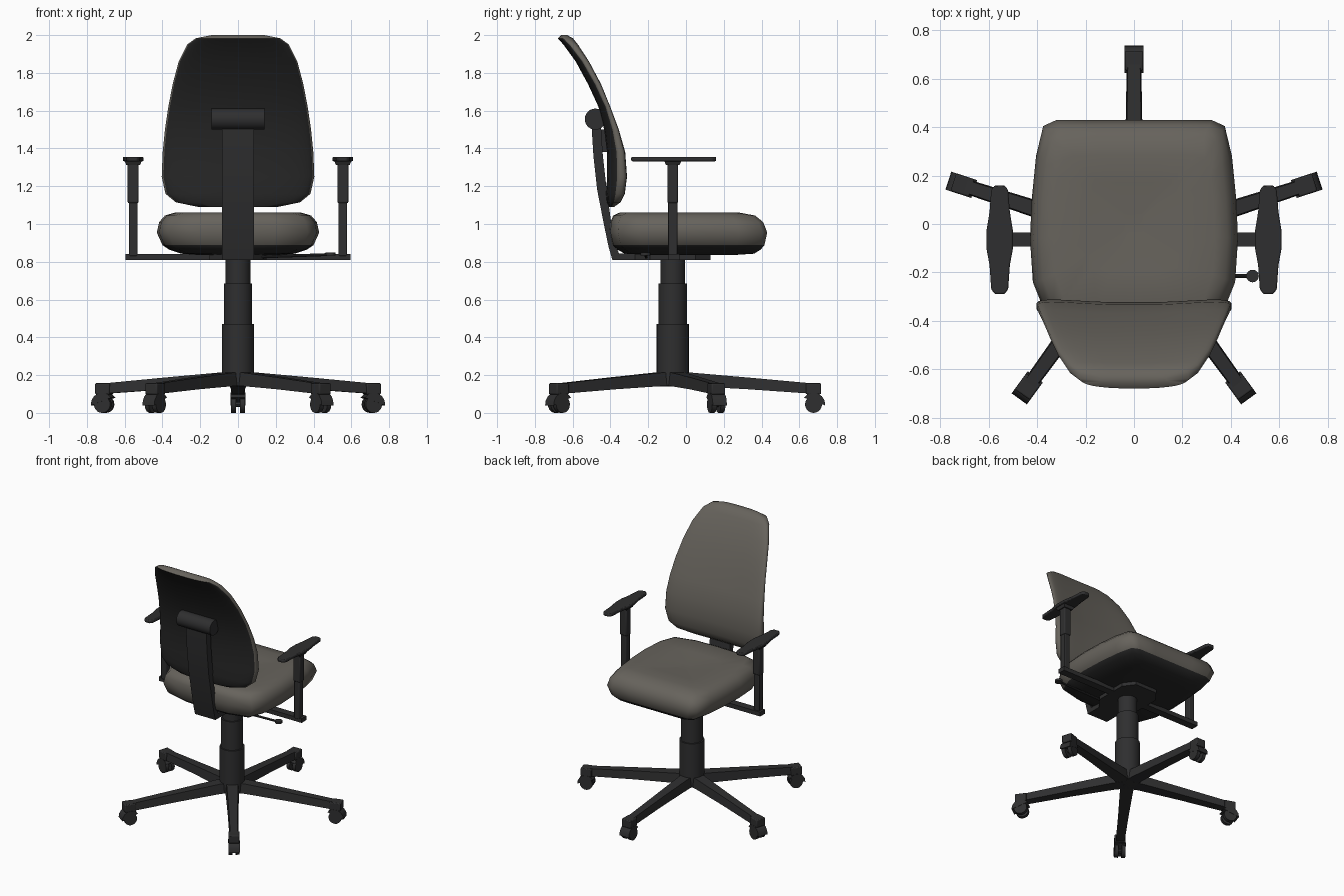
import bpy, bmesh, math
from mathutils import Matrix, Vector

if "Cube" in bpy.data.objects:
    bpy.data.objects.remove(bpy.data.objects["Cube"])


def material(name, rgb):
    m = bpy.data.materials.new(name)
    m.diffuse_color = (*rgb, 1)
    m.use_nodes = True
    m.node_tree.nodes["Principled BSDF"].inputs["Base Color"].default_value = m.diffuse_color
    return m


FABRIC = material("grey fabric", (0.135, 0.125, 0.108))
PLASTIC = material("black plastic", (0.028, 0.028, 0.029))
SHELL = material("dark shell", (0.02, 0.02, 0.02))
CY = -0.07  # y of the column axis


def loft(name, rings, mats=(PLASTIC,), rule=None, matrix=None, angle=35, bevel=0):
    """Skin a list of equal-length rings and cap both ends; rule(ring, point) picks the material."""
    bm = bmesh.new()
    rows = [[bm.verts.new(p) for p in r] for r in rings]
    n = len(rows[0])
    for i in range(len(rows) - 1):
        for j in range(n):
            k = (j + 1) % n
            f = bm.faces.new((rows[i][j], rows[i][k], rows[i + 1][k], rows[i + 1][j]))
            f.material_index = rule(i, j) if rule else 0
    bm.faces.new(rows[0]).material_index = rule(0, 0) if rule else 0
    bm.faces.new(rows[-1]).material_index = rule(len(rows) - 1, 0) if rule else 0
    bmesh.ops.recalc_face_normals(bm, faces=bm.faces)
    if matrix:
        bm.transform(matrix)
    me = bpy.data.meshes.new(name)
    bm.to_mesh(me)
    bm.free()
    for m in mats:
        me.materials.append(m)
    ob = bpy.data.objects.new(name, me)
    bpy.context.collection.objects.link(ob)
    if bevel:
        b = ob.modifiers.new("bevel", 'BEVEL')
        b.width, b.segments = bevel, 2
    bpy.ops.object.select_all(action='DESELECT')
    ob.select_set(True)
    bpy.context.view_layer.objects.active = ob
    bpy.ops.object.shade_smooth_by_angle(angle=math.radians(angle))
    return ob


def box(name, x0, x1, y0, y1, z0, z1, **kw):
    return loft(name, [[(x0, y0, z), (x1, y0, z), (x1, y1, z), (x0, y1, z)] for z in (z0, z1)], **kw)


def rod(name, a, b, r, n=24, **kw):
    a, b = Vector(a), Vector(b)
    q = (b - a).to_track_quat('Z', 'Y')
    circle = [q @ Vector((r * math.cos(t), r * math.sin(t), 0))
              for t in (2 * math.pi * i / n for i in range(n))]
    return loft(name, [[p + c for c in circle] for p in (a, b)], **kw)


def slab(name, outline, z0, z1, **kw):
    return loft(name, [[(x, y, z) for x, y in outline] for z in (z0, z1)], **kw)


# Seat cushion with dark lower shell
half = [(0, .43), (.17, .43), (.32, .43), (.375, .405), (.405, .28), (.422, .11), (.43, -.06),
        (.418, -.24), (.37, -.36), (.2, -.40), (0, -.405)]
outline = half + [(-x, y) for x, y in half[-2:0:-1]]
levels = [(.836, .5, .6, .5), (.843, .7, .84, .8), (.865, .85, .92, .9), (.888, .93, .965, .96),
          (.955, 1, 1, 1), (1.01, .97, .95, .99), (1.045, .9, .85, .95), (1.06, .78, .66, .87),
          (1.055, .45, .4, .5), (1.045, .1, .1, .1)]
loft("seat", [[(x * sx, y * (sf if y > 0 else sb), z) for x, y in outline] for z, sx, sf, sb in levels],
     (FABRIC, SHELL), lambda i, j: 1 if i < 3 else 0, angle=60)

# Backrest: curved pad with dark rear shell (z, half width, rear y, front y)
rows = [(1.09, .21, -.41, -.385), (1.115, .33, -.42, -.355), (1.16, .385, -.425, -.335),
        (1.25, .405, -.42, -.325), (1.38, .40, -.42, -.335), (1.5, .388, -.435, -.37),
        (1.62, .37, -.465, -.415), (1.74, .347, -.52, -.46), (1.86, .315, -.585, -.52),
        (1.95, .27, -.65, -.575), (1.983, .225, -.68, -.60), (2.0, .14, -.66, -.63)]
N = 32


def pad_ring(z, w, back, front):
    ring = []
    for i in range(N):
        t = 2 * math.pi * (i + .5) / N
        c, s = math.cos(t), math.sin(t)
        x = w * math.copysign(abs(c) ** .6, c)
        y = (back + front) / 2 + (front - back) / 2 * math.copysign(abs(s) ** .6, s)
        ring.append((x, y + .2 * x * x, z))
    return ring


loft("backrest", [pad_ring(*r) for r in rows], (FABRIC, SHELL),
     lambda i, j: 1 if N / 2 + 1 <= j < N - 2 and i < len(rows) - 2 else 0, angle=60)

# Back support bar, its adjusting knob and pivot to the pad
bar = [(-.39, -.34, .81), (-.41, -.37, .88), (-.435, -.395, 1.0), (-.47, -.42, 1.18),
       (-.49, -.44, 1.36), (-.50, -.45, 1.52)]
loft("back_support_bar", [[(-.085, a, z), (.085, a, z), (.085, b, z), (-.085, b, z)] for a, b, z in bar])
rod("back_knob", (-.14, -.48, 1.555), (.14, -.48, 1.555), .056)
box("back_pivot", -.06, .06, -.46, -.41, 1.38, 1.5)

# Mechanism plate under the seat
side = [(.085, -.39), (.085, -.27), (.15, -.19), (.15, .05), (.09, .13)]
slab("mechanism_plate", side + [(-x, y) for x, y in reversed(side)], .81, .845)

# Height lever
rod("lever_rod", (.1, -.21, .825), (.47, -.215, .838), .008, n=10)
rod("lever_paddle", (.49, -.215, .832), (.49, -.215, .848), .026, n=16)

# Arms
box("arm_crossbar", -.595, .595, -.092, -.035, .81, .842)
pad = [(.02, -.29), (.035, -.27), (.042, -.17), (.055, -.1), (.055, -.03), (.042, .05), (.035, .14), (.02, .16)]
pad = pad + [(-x, y) for x, y in reversed(pad)]
for s, tag in ((-1, "left"), (1, "right")):
    x = s * .555
    box(tag + "_arm_post", x - .023, x + .023, -.094, -.046, .83, 1.15, bevel=.006)
    box(tag + "_arm_sleeve", x - .029, x + .029, -.098, -.042, 1.11, 1.32, bevel=.008)
    loft(tag + "_arm_bracket", [[(x + a * w, CY + b * w, z) for a, b in ((-1, -1), (1, -1), (1, 1), (-1, 1))]
                                for w, z in ((.036, 1.312), (.046, 1.335))])
    slab(tag + "_arm_pad", [(x + px, py) for px, py in pad], 1.332, 1.355, bevel=.006)

# Gas column in three steps
for name, r, z0, z1 in (("column_lower", .085, .145, .47), ("column_middle", .075, .46, .685),
                        ("column_upper", .065, .68, .82)):
    rod(name, (0, CY, z0), (0, CY, z1), r, n=32)

# Five-legged base with twin-wheel casters
for k in range(5):
    M = Matrix.Translation((0, CY, 0)) @ Matrix.Rotation(math.radians(90 + 72 * k), 4, 'Z')
    leg = [(.0, .05, .14, .215), (.1, .045, .142, .213), (.4, .036, .125, .187), (.73, .03, .102, .157)]
    loft(f"base_leg_{k + 1}", [[(r, -w, a), (r, w, a), (r, w * .85, b), (r, -w * .85, b)] for r, w, a, b in leg],
         matrix=M)
    box(f"leg_end_{k + 1}", .705, .785, -.038, .038, .098, .157, matrix=M, bevel=.006)
    for y in (-.024, .024):
        rod(f"caster_wheel_{k + 1}", (.745, y - .013, .045), (.745, y + .013, .045), .045, n=20, matrix=M)
    rod(f"caster_axle_{k + 1}", (.745, -.02, .045), (.745, .02, .045), .015, n=10, matrix=M)
    arc = [(.745 + .062 * math.cos(math.radians(a)), .045 + .062 * math.sin(math.radians(a)))
           for a in range(-5, 146, 25)]
    loft(f"caster_hood_{k + 1}", [[(px, y, pz) for px, pz in arc] for y in (-.039, .039)], matrix=M)
